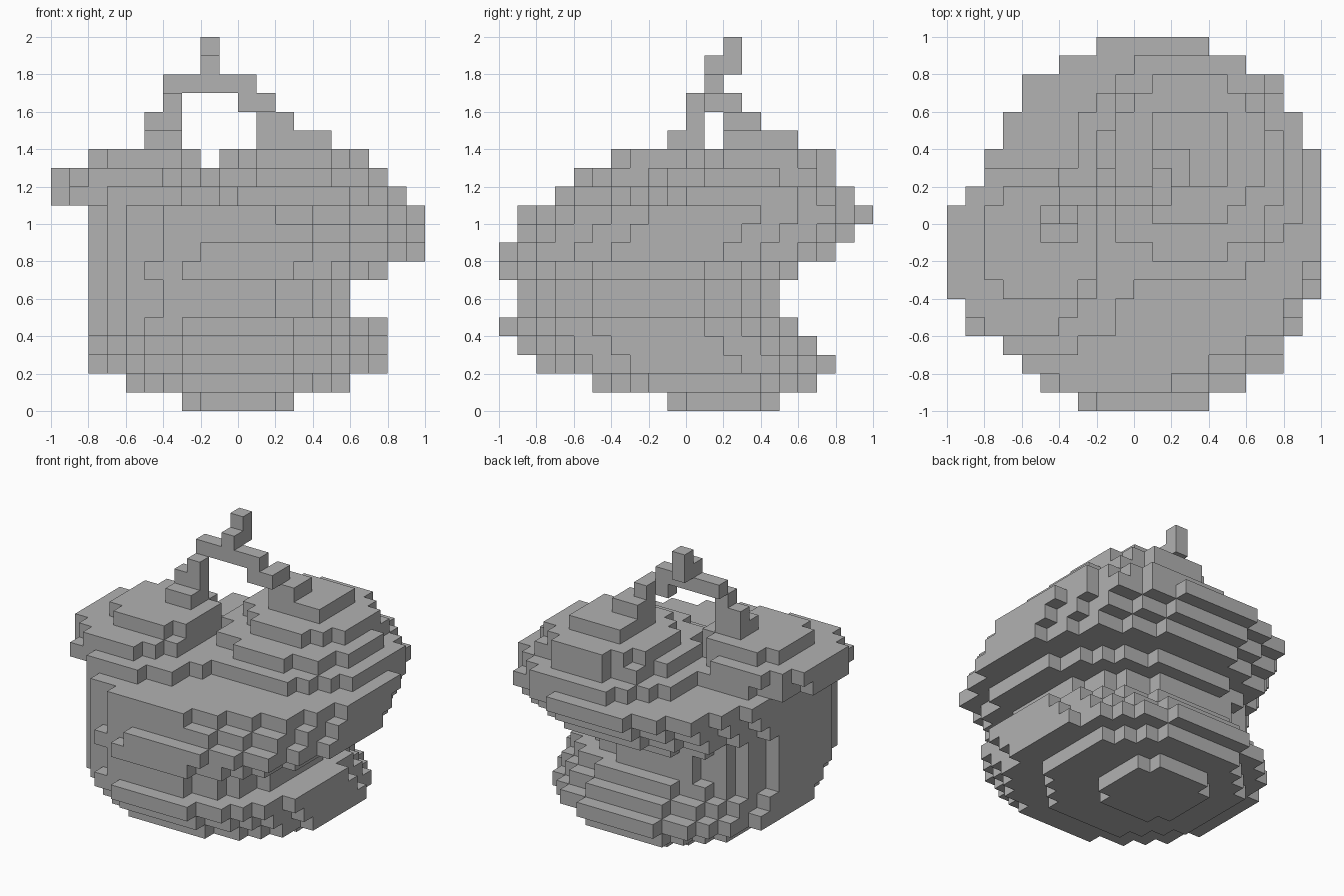
import bpy, bmesh, math
from mathutils import Vector

if "Cube" in bpy.data.objects:
    bpy.data.objects.remove(bpy.data.objects["Cube"], do_unlink=True)

S = 0.1  # voxel size

grey = bpy.data.materials.new("plain_grey")
grey.use_nodes = True
colour = (0.445, 0.445, 0.445, 1)
grey.diffuse_color = colour
grey.node_tree.nodes["Principled BSDF"].inputs["Base Color"].default_value = colour


def disc(z, cx, cy, rx, ry=None):
    """Cells of one rounded layer, measured in voxels."""
    ry = ry or rx
    return {(x, y, z) for x in range(-10, 10) for y in range(-10, 10)
            if (abs(x + 0.5 - cx) / rx) ** 2.2 + (abs(y + 0.5 - cy) / ry) ** 2.2 <= 1}


def box(x0, x1, y0, y1, z0, z1):
    return {(x, y, z) for x in range(x0, x1) for y in range(y0, y1) for z in range(z0, z1)}


parts = {
    # rounded foot, leaning forward as it rises
    "lower_bowl": disc(0, 0, 2, 3) | disc(1, 0, 1, 6) | disc(2, 0, 0, 8)
                  | disc(3, 0, -1, 8) | disc(4, 0, -2, 8),
    # narrow upright core
    "waist": set().union(*(disc(z, -1, -2, 7) for z in range(5, 11))),
    # wide upper body, leaning back as it rises
    "upper_body": disc(7, 0, -2, 8) | disc(8, 1, -1, 9) | disc(9, 1, 0, 9) | disc(10, 1, 1, 9),
    # the two lumps on top
    "small_lump": disc(11, -5, -2, 5) | disc(12, -6, -1.5, 4, 4.5) | disc(13, -5, -1, 3),
    "large_lump": disc(11, 3, 3, 6) | disc(12, 3, 3, 5) | disc(13, 3, 4, 4) | box(1, 5, 2, 6, 14, 15),
    # stem arching between the lumps
    "stem": box(-5, -3, -1, 1, 14, 15) | box(-5, -3, 0, 1, 15, 16) | box(-4, -3, 0, 1, 16, 17)
            | box(-4, 1, 1, 2, 17, 18) | box(0, 2, 1, 2, 16, 17) | box(1, 2, 2, 3, 16, 17)
            | box(1, 3, 2, 4, 15, 16) | box(-2, -1, 1, 3, 18, 19) | box(-2, -1, 2, 3, 19, 20),
}

solid = set().union(*parts.values())
used = set()


def build(name, cells):
    """Mesh the outer faces of the cells that no other cell covers."""
    bm = bmesh.new()
    for cell in cells:
        centre = Vector(cell) + Vector((0.5, 0.5, 0.5))
        for axis in range(3):
            for sign in (-1, 1):
                n = Vector((0, 0, 0))
                n[axis] = sign
                if tuple(int(c + d) for c, d in zip(cell, n)) in solid:
                    continue
                u = Vector((0, 0, 0))
                u[(axis + 1) % 3] = 0.5
                v = n.cross(u)
                mid = centre + n * 0.5
                corners = (mid - u - v, mid + u - v, mid + u + v, mid - u + v)
                bm.faces.new([bm.verts.new(p * S) for p in corners])
    bmesh.ops.remove_doubles(bm, verts=bm.verts, dist=S / 100)
    mesh = bpy.data.meshes.new(name)
    bm.to_mesh(mesh)
    bm.free()
    mesh.materials.append(grey)
    bpy.context.collection.objects.link(bpy.data.objects.new(name, mesh))


for name, cells in parts.items():
    build(name, cells - used)
    used |= cells
